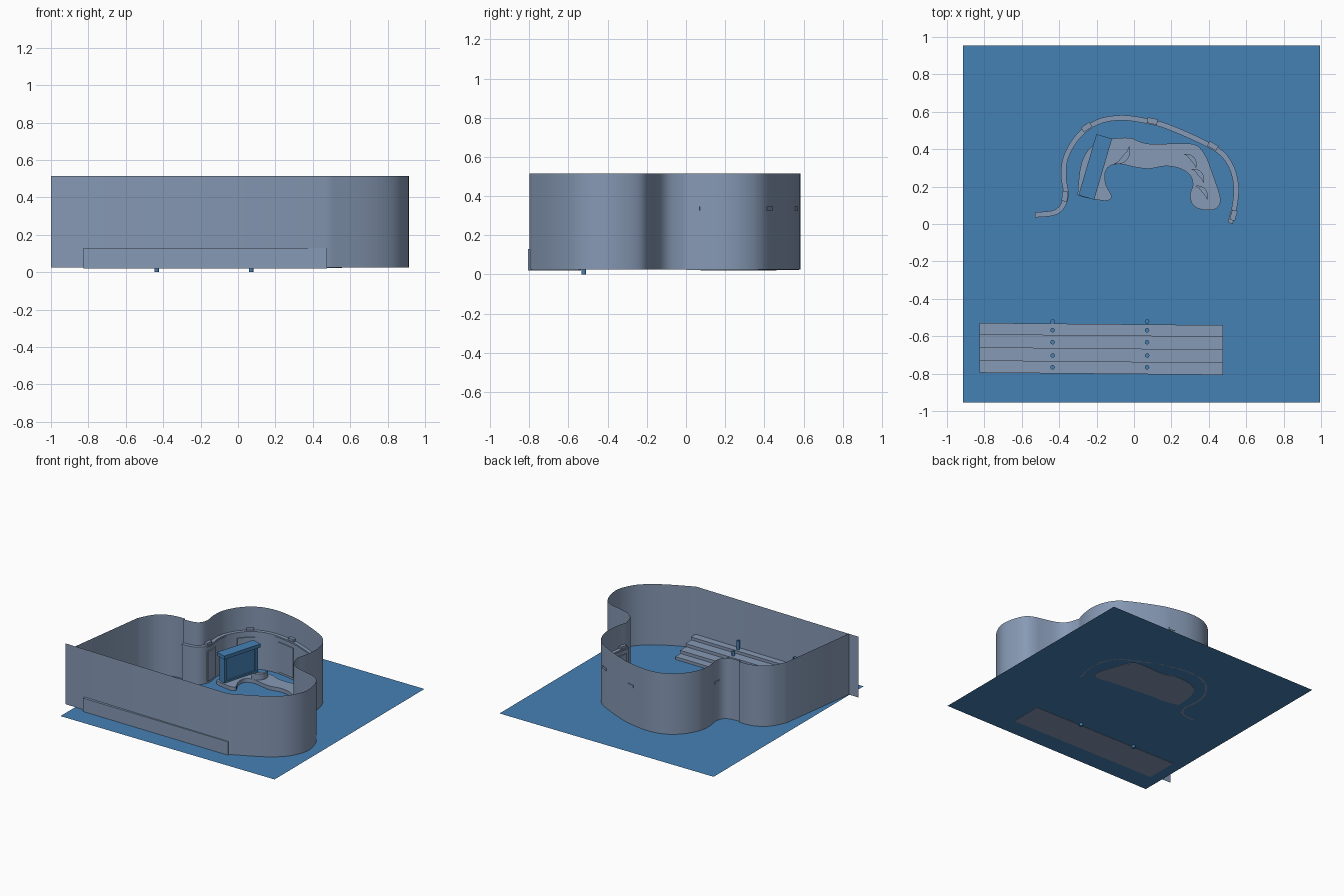
import bpy, bmesh, math
from mathutils import Vector, Matrix

if "Cube" in bpy.data.objects:
    bpy.data.objects.remove(bpy.data.objects["Cube"])

FLOOR, BASE, WALL_TOP = 0.022, 0.02, 0.515


def material(name, rgb):
    m = bpy.data.materials.new(name)
    m.use_nodes = True
    m.diffuse_color = (*rgb, 1)
    m.node_tree.nodes["Principled BSDF"].inputs["Base Color"].default_value = (*rgb, 1)
    return m


grey = material("slate grey", (0.24, 0.32, 0.46))
blue = material("studio blue", (0.06, 0.22, 0.46))


def finish(name, bm, mat, smooth=False):
    bmesh.ops.recalc_face_normals(bm, faces=bm.faces)
    mesh = bpy.data.meshes.new(name)
    bm.to_mesh(mesh)
    bm.free()
    mesh.materials.append(mat)
    ob = bpy.data.objects.new(name, mesh)
    bpy.context.collection.objects.link(ob)
    if smooth:
        bpy.ops.object.select_all(action="DESELECT")
        ob.select_set(True)
        bpy.context.view_layer.objects.active = ob
        bpy.ops.object.shade_smooth_by_angle(angle=math.radians(35))
    return ob


def spline(points, steps=4, closed=False):
    """Smooth curve passing through the given points."""
    p = [Vector(q) for q in points]
    n, out = len(p), []
    pick = (lambda i: p[i % n]) if closed else (lambda i: p[min(max(i, 0), n - 1)])
    for i in range(n if closed else n - 1):
        a, b, c, d = (pick(i + k) for k in (-1, 0, 1, 2))
        for s in range(steps):
            t = s / steps
            out.append(b + (c - a) * t / 2 + (a * 2 - b * 5 + c * 4 - d) * t * t / 2
                       + (b * 3 - a - c * 3 + d) * t ** 3 / 2)
    return out if closed else out + [p[-1]]


def offset(path, dist):
    """Shift a path to its left."""
    out = []
    for i, p in enumerate(path):
        t = (path[min(i + 1, len(path) - 1)] - path[max(i - 1, 0)]).normalized()
        out.append(p + Vector((-t.y, t.x)) * dist)
    return out


def sheet(name, path, z0, z1, mat):
    bm = bmesh.new()
    rows = [[bm.verts.new((p.x, p.y, z)) for z in (z0, z1)] for p in path]
    for a, b in zip(rows, rows[1:]):
        bm.faces.new((a[0], b[0], b[1], a[1]))
    return finish(name, bm, mat, True)


def band(name, path, near, far, z0, z1, mat):
    """Solid strip following a path between two offsets."""
    bm = bmesh.new()
    rows = []
    for p, q in zip(offset(path, near), offset(path, far)):
        rows.append([bm.verts.new((v.x, v.y, z)) for v, z in ((p, z0), (q, z0), (q, z1), (p, z1))])
    for a, b in zip(rows, rows[1:]):
        for k in range(4):
            j = (k + 1) % 4
            bm.faces.new((a[k], a[j], b[j], b[k]))
    bm.faces.new(rows[0])
    bm.faces.new(rows[-1])
    return finish(name, bm, mat, True)


def slab(name, outline, z0, z1, mat, smooth=False):
    bm = bmesh.new()
    face = bm.faces.new([bm.verts.new((p[0], p[1], z0)) for p in outline])
    top = bmesh.ops.extrude_face_region(bm, geom=[face])["geom"]
    verts = [v for v in top if isinstance(v, bmesh.types.BMVert)]
    bmesh.ops.translate(bm, verts=verts, vec=(0, 0, z1 - z0))
    if not any(f.normal.z < -0.9 and f.calc_center_median().z < z0 + 1e-4 for f in bm.faces):
        lower = [v for v in bm.verts if v.co.z < z0 + 1e-4]
        bmesh.ops.contextual_create(bm, geom=lower)
    return finish(name, bm, mat, smooth)


def box(name, centre, size, angle, mat):
    bm = bmesh.new()
    bmesh.ops.create_cube(bm, size=1, matrix=Matrix.Translation(centre)
                          @ Matrix.Rotation(angle, 4, "Z") @ Matrix.Diagonal((*size, 1)))
    return finish(name, bm, mat)


# Floor sheet
bm = bmesh.new()
bm.faces.new([bm.verts.new((x, y, FLOOR)) for x, y in
              ((-.915, -.955), (.995, -.955), (.995, .955), (-.915, .955))])
finish("floor", bm, blue)

# Curved outer wall: front run, right bulge, rear alcove, left bulge
right_bulge = spline([(.47, -.8), (.68, -.7), (.8, -.62), (.87, -.54), (.912, -.43), (.9, -.32),
                      (.86, -.23), (.8, -.19), (.72, -.17), (.62, -.14), (.56, -.09), (.53, 0)])
alcove = spline([(.53, 0), (.555, .1), (.562, .2), (.54, .3), (.48, .39), (.36, .46), (.2, .53),
                 (.1, .56), (-.06, .584), (-.2, .56), (-.31, .48), (-.38, .36), (-.392, .25),
                 (-.38, .15), (-.42, .08), (-.53, .065)])
left_bulge = spline([(-.53, .08), (-.6, .08), (-.68, .06), (-.76, 0), (-.82, -.11)])
corner = Vector((-.912, -.772))
wall = [Vector((-1, -.77)), corner] + right_bulge + alcove[1:] + left_bulge + [corner]
sheet("outer_wall", wall, 0.025, WALL_TOP, grey)

# Lower lining wall in the alcove, with a cap and raised panels
band("alcove_lining", alcove, 0.006, 0.022, FLOOR, 0.315, grey)
band("alcove_cap", alcove, 0.002, 0.03, 0.315, 0.328, grey)
for i in (3, 17, 29, 39, 51):
    band("alcove_panel", alcove[max(i - 2, 0):i + 3], 0.022, 0.03, 0.04, 0.28, grey)

# Small lamps sitting on the cap
for i in (2, 18, 28, 38, 52):
    t = alcove[i + 1] - alcove[i - 1]
    p = offset(alcove, 0.01)[i]
    box("cap_lamp", (p.x, p.y, 0.337), (.055, .03, .02), math.atan2(t.y, t.x), grey)

# Curved stage
stage = spline([(-.3, .18), (-.28, .33), (-.22, .42), (-.12, .455), (-.02, .46), (.03, .44),
                (.1, .427), (.2, .43), (.3, .43), (.35, .41), (.39, .35), (.42, .27), (.46, .15),
                (.455, .1), (.42, .075), (.35, .08), (.31, .11), (.3, .16), (.315, .21),
                (.3, .26), (.25, .295), (.17, .31), (.08, .295), (0, .305), (-.07, .32),
                (-.13, .31), (-.155, .27), (-.15, .21), (-.12, .15), (-.14, .125), (-.2, .13),
                (-.29, .15)], 3, True)
slab("stage", stage, BASE, 0.052, grey, True)


# Crescent seats on the stage
def crescent(name, x, y, radius, facing, height):
    outer, inner = [], []
    for k in range(13):
        s = (k / 6 - 1) * 1.1
        a = facing + s
        depth = radius * (1 - 0.45 * math.cos(s * 1.4))
        outer.append((x + radius * math.cos(a), y + radius * math.sin(a)))
        inner.append((x + depth * math.cos(a), y + depth * math.sin(a)))
    slab(name, outer + inner[::-1], 0.05, height, grey, True)


crescent("single_seat", -.09, .39, .07, -.7, 0.1)
for x, y in ((.28, .32), (.32, .24), (.34, .15)):
    crescent("row_seat", x, y, .055, .7, 0.08)

# Upright screen stand with an overhanging top
lean = math.radians(73.7)
axis = Vector((math.cos(lean), math.sin(lean)))
mid = Vector((-.207, .305))
box("screen_top", (*mid, .265), (.34, .087, .028), lean, blue)
box("screen_panel", (*mid, .145), (.28, .035, .22), lean, blue)
box("screen_foot", (*mid, .055), (.3, .06, .02), lean, blue)
for side in (-1, 1):
    p = mid + axis * side * .145
    box("screen_post", (*p, .145), (.025, .055, .22), lean, blue)

# Stepped seating rising towards the front wall
edges = (-.535, -.595, -.665, -.735, -.795)
heights = (.048, .076, .104, .13)
tilt = 0.012
for near, far, top in zip(edges, edges[1:], heights):
    plan = [(-.825, far), (.475, far - tilt), (.475, near - tilt), (-.825, near)]
    slab("seating_step", plan, BASE, top - .008, grey)
    plank = [(x, y + (.006 if k > 1 else 0)) for k, (x, y) in enumerate(plan)]
    slab("seating_plank", plank, top - .008, top, grey)

# Handrail posts in two rows
for x in (-.435, .07):
    for y, low, top in ((-.522, 0, .05), (-.568, BASE, .08), (-.632, BASE, .11),
                        (-.703, BASE, .14), (-.766, BASE, .2)):
        bm = bmesh.new()
        bmesh.ops.create_cone(bm, cap_ends=True, segments=12, radius1=.012, radius2=.012,
                              depth=top - low, matrix=Matrix.Translation((x, y, (low + top) / 2)))
        finish("rail_post", bm, blue, True)
